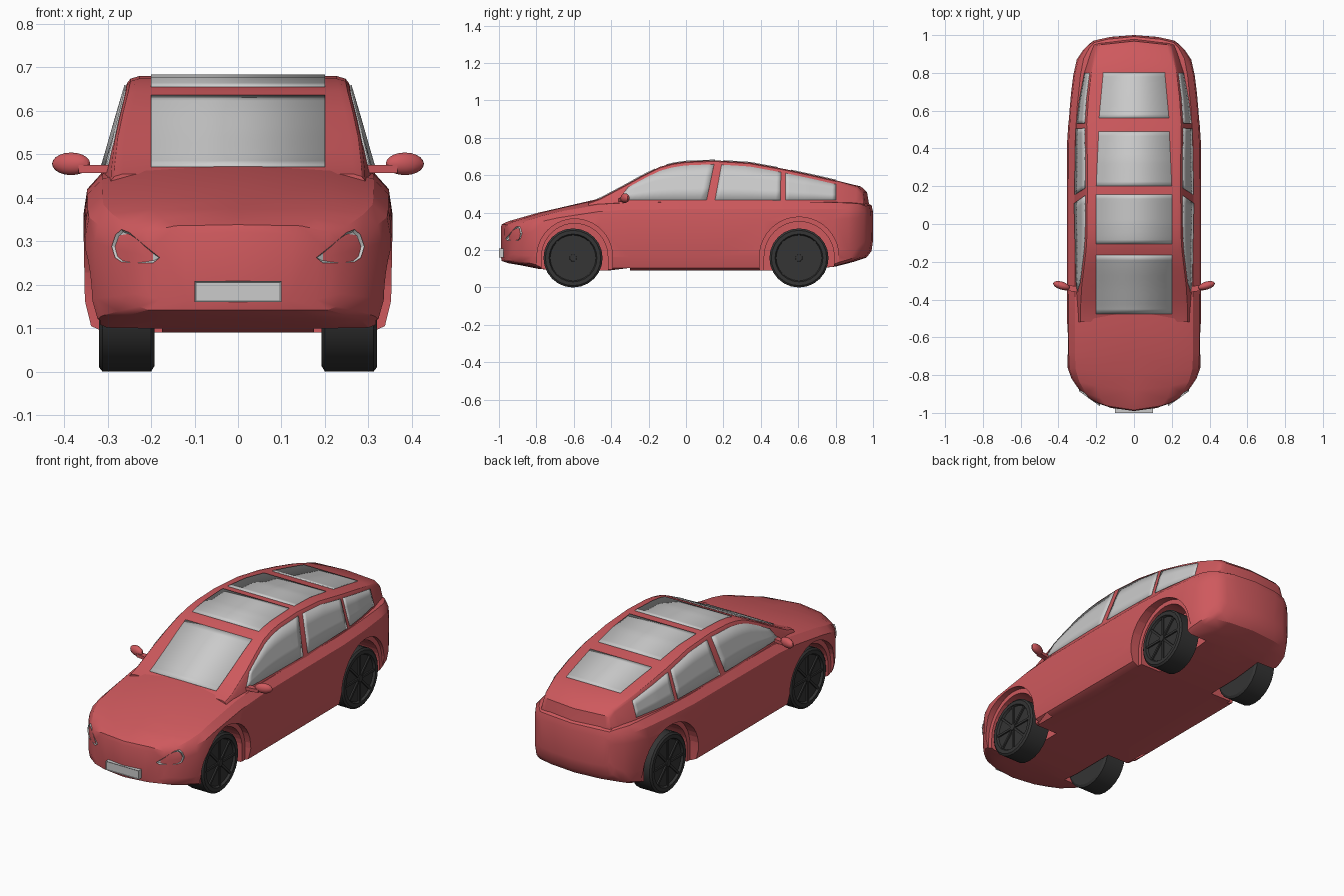
import bpy, bmesh, math
from mathutils import Vector, Matrix

if "Cube" in bpy.data.objects:
    bpy.data.objects.remove(bpy.data.objects["Cube"])


def material(name, rgb):
    m = bpy.data.materials.new(name)
    m.diffuse_color = (*rgb, 1)
    m.use_nodes = True
    m.node_tree.nodes["Principled BSDF"].inputs["Base Color"].default_value = m.diffuse_color
    return m


RED = material("red_paint", (0.62, 0.10, 0.11))
BLACK = material("dark_rubber", (0.035, 0.035, 0.035))


def finish(name, bm, mat=None, mirror=False, angle=30):
    bmesh.ops.recalc_face_normals(bm, faces=bm.faces)
    me = bpy.data.meshes.new(name)
    bm.to_mesh(me)
    bm.free()
    ob = bpy.data.objects.new(name, me)
    bpy.context.collection.objects.link(ob)
    if mat:
        me.materials.append(mat)
    bpy.ops.object.select_all(action='DESELECT')
    bpy.context.view_layer.objects.active = ob
    ob.select_set(True)
    if mirror:
        ob.modifiers.new("Mirror", 'MIRROR')
        bpy.ops.object.modifier_apply(modifier="Mirror")
    if angle:
        bpy.ops.object.shade_smooth_by_angle(angle=math.radians(angle))
    return ob


def interp(table, y):
    for (a, va), (b, vb) in zip(table, table[1:]):
        if y <= b:
            return va + (vb - va) * max(0, (y - a) / (b - a))
    return table[-1][1]


def loft_half(sections):
    """Skin half cross-sections (bottom centre -> side -> top centre), capped."""
    bm = bmesh.new()
    rows = [[bm.verts.new(p) for p in s] for s in sections]
    n = len(rows[0])
    for a, b in zip(rows, rows[1:]):
        for i in range(n - 1):
            bm.faces.new((a[i], a[i + 1], b[i + 1], b[i]))
    for r in (rows[0], rows[-1]):
        for i in range(n // 2 - 1):
            bm.faces.new((r[i], r[i + 1], r[n - 2 - i], r[n - 1 - i]))
    return bm


# Lower body: y, half width, bottom z, shoulder z, centre top z, plan bow
STATIONS = [
    (-0.990, 0.21, 0.165, 0.300, 0.320, 0.050),
    (-0.985, 0.24, 0.142, 0.325, 0.338, 0.062),
    (-0.950, 0.29, 0.130, 0.342, 0.354, 0.072),
    (-0.880, 0.33, 0.118, 0.368, 0.374, 0.060),
    (-0.790, 0.352, 0.100, 0.390, 0.400, 0.030),
    (-0.680, 0.355, 0.090, 0.412, 0.425, 0),
    (-0.460, 0.356, 0.090, 0.450, 0.476, 0),
    (-0.300, 0.356, 0.090, 0.462, 0.478, 0),
    (0.100, 0.356, 0.090, 0.465, 0.465, 0),
    (0.420, 0.355, 0.090, 0.465, 0.465, 0),
    (0.620, 0.342, 0.092, 0.465, 0.465, 0),
    (0.800, 0.322, 0.112, 0.462, 0.462, -0.015),
    (0.900, 0.303, 0.138, 0.458, 0.458, -0.030),
    (0.965, 0.270, 0.160, 0.453, 0.453, -0.045),
    (0.992, 0.238, 0.195, 0.440, 0.440, -0.040),
    (1.000, 0.215, 0.250, 0.405, 0.405, -0.030)]
SHAPE = [(0, 0), (.55, 0), (.86, 0), (.95, .04), (.99, .2),
         (1, .72), (.975, .88), (.88, .98), (.6, 1), (0, 1)]


def body_section(y, w, zb, zs, zc, bow):
    pts = []
    for i, (fx, fz) in enumerate(SHAPE):
        z = zb + (zs - zb) * fz
        if i >= 8:
            z = zc - (0.2 * (zc - zs) if i == 8 else 0)
        pts.append((fx * w, y + bow * fx * fx, z))
    return pts


body = finish("lower_body", loft_half([body_section(*s) for s in STATIONS]), RED, True)


# Wheel arches: a deep well plus a wider, shallower recessed lip
def cut_arch(y, r, x0, x1):
    bm = bmesh.new()
    prof = [(y + r * math.cos(math.pi * i / 20), 0.165 + r * math.sin(math.pi * i / 20))
            for i in range(21)] + [(y - r, -0.1), (y + r, -0.1)]
    f = bm.faces.new([bm.verts.new((x0, a, b)) for a, b in prof])
    ext = bmesh.ops.extrude_face_region(bm, geom=[f])["geom"]
    bmesh.ops.translate(bm, verts=[v for v in ext if isinstance(v, bmesh.types.BMVert)],
                        vec=(x1 - x0, 0, 0))
    cutter = finish("arch_cutter", bm, RED, True, 0)
    cutter.hide_render = True
    mod = body.modifiers.new("Arch", 'BOOLEAN')
    mod.operation, mod.object, mod.solver = 'DIFFERENCE', cutter, 'EXACT'
    bpy.context.view_layer.objects.active = body
    bpy.ops.object.modifier_apply(modifier="Arch")
    bpy.data.objects.remove(cutter)


for y, r, lip in ((-0.595, 0.202, 0.318), (0.605, 0.212, 0.300)):
    cut_arch(y, r, lip, 0.5)
    cut_arch(y, r - 0.025, 0.175, 0.45)
bpy.ops.object.select_all(action='DESELECT')
body.select_set(True)
bpy.context.view_layer.objects.active = body
bpy.ops.object.shade_smooth_by_angle(angle=math.radians(30))

# Cabin: roof line and belt half width as functions of y
ROOF = [(-0.52, 0.455), (-0.46, 0.476), (-0.40, 0.508), (-0.33, 0.545), (-0.235, 0.598),
        (-0.14, 0.645), (-0.07, 0.664), (0, 0.674), (0.15, 0.680), (0.34, 0.668),
        (0.53, 0.633), (0.67, 0.603), (0.80, 0.573), (0.935, 0.540), (0.968, 0.510), (0.978, 0.450)]
BELT = [(-0.52, 0.285), (-0.3, 0.306), (0.1, 0.314), (0.5, 0.306), (0.65, 0.288),
        (0.8, 0.26), (0.935, 0.225), (0.978, 0.205)]


def roof(y):
    return interp(ROOF, y)


def side_x(y, z):
    return interp(BELT, y) - 0.29 * (z - 0.465)


def cabin_section(y):
    zt, ze = roof(y), roof(y) - 0.016
    xb, xe = side_x(y, 0.43), side_x(y, ze)
    bow = -0.03 if y > 0.9 else 0
    pts = [(0, 0.43), (xb * .7, 0.43), (xb, 0.43), (xb, 0.43), (xe, ze),
           (xe - 0.008, zt - 0.006), (xe - 0.028, zt), (0, zt)]
    pts.pop(3)
    pts.insert(1, (xb * .35, 0.43))
    return [(x, y + bow * (x / xb) ** 2, z) for x, z in pts]


finish("cabin", loft_half([cabin_section(y) for y, _ in ROOF]), RED, True)


# Glass: grids laid on the cabin surface, given a little thickness
def panel(name, fn, nu, nv, mirror):
    bm = bmesh.new()
    g = [[bm.verts.new(fn(i / nu, j / nv)) for j in range(nv + 1)] for i in range(nu + 1)]
    for i in range(nu):
        for j in range(nv):
            bm.faces.new((g[i][j], g[i + 1][j], g[i + 1][j + 1], g[i][j + 1]))
    ob = finish(name, bm, None, mirror)
    mod = ob.modifiers.new("Thickness", 'SOLIDIFY')
    mod.thickness, mod.offset = 0.008, 0


for name, y0, y1, w0, w1 in (("windscreen", -0.475, -0.165, 0.2, 0.2),
                             ("front_roof_glass", -0.105, 0.155, 0.2, 0.2),
                             ("rear_roof_glass", 0.20, 0.49, 0.2, 0.187),
                             ("rear_window", 0.56, 0.80, 0.185, 0.163)):
    def top_point(u, v):
        y = y0 + (y1 - y0) * u
        return ((w0 + (w1 - w0) * u) * (2 * v - 1), y, roof(y))
    panel(name, top_point, 12, 1, False)

for name, b0, b1, t0, t1 in (("front_side_window", -0.36, 0.11, -0.31, 0.15),
                             ("rear_side_window", 0.155, 0.505, 0.19, 0.507),
                             ("quarter_window", 0.532, 0.80, 0.532, 0.80)):
    def side_point(u, v):
        yt = t0 + (t1 - t0) * u
        y = (b0 + (b1 - b0) * u) * (1 - v) + yt * v
        z = 0.467 + (roof(yt) - 0.022 - 0.467) * v
        return (side_x(y, z), y, z)
    panel(name, side_point, 14, 3, True)


# Wheels: lathed tyre with a dished face and eight spokes
def box(bm, size, mat):
    bmesh.ops.create_cube(bm, size=1, matrix=mat @ Matrix.Diagonal((*size, 1)))


PROFILE = [(-0.064, 0), (-0.064, 0.145), (-0.056, 0.158), (0.056, 0.158), (0.064, 0.148),
           (0.064, 0.128), (0.052, 0.122), (0.052, 0)]
for label, y in (("front", -0.604), ("rear", 0.604)):
    for side, s in (("left", -1), ("right", 1)):
        bm = bmesh.new()
        vs = [bm.verts.new((x, 0, z)) for x, z in PROFILE]
        es = [bm.edges.new(p) for p in zip(vs, vs[1:])]
        bmesh.ops.spin(bm, geom=vs + es, cent=(0, 0, 0), axis=(1, 0, 0),
                       angle=2 * math.pi, steps=24)
        bmesh.ops.remove_doubles(bm, verts=bm.verts, dist=1e-5)
        for k in range(8):
            box(bm, (0.012, 0.012, 0.124), Matrix.Rotation(k * math.pi / 4, 4, 'X')
                @ Matrix.Translation((0.054, 0, 0.063)))
        bmesh.ops.create_cone(bm, cap_ends=True, segments=16, radius1=0.022, radius2=0.018,
                              depth=0.02, matrix=Matrix.Translation((0.054, 0, 0))
                              @ Matrix.Rotation(math.pi / 2, 4, 'Y'))
        ob = finish(f"{label}_{side}_wheel", bm, BLACK)
        ob.location = (s * 0.256, y, 0.158)
        if s < 0:
            ob.rotation_euler.z = math.pi

# Door mirrors: rounded shell on a short arm
bm = bmesh.new()
bmesh.ops.create_uvsphere(bm, u_segments=16, v_segments=10, radius=1,
                          matrix=Matrix.Translation((0.384, -0.326, 0.478))
                          @ Matrix.Rotation(0.3, 4, 'Z') @ Matrix.Diagonal((0.046, 0.021, 0.026, 1)))
box(bm, (0.08, 0.03, 0.018), Matrix.Translation((0.325, -0.342, 0.466)) @ Matrix.Rotation(0.15, 4, 'Z'))
finish("door_mirrors", bm, RED, True)


# Framed fittings: outline extruded back, face inset to leave a rim
def framed(name, pts, depth, rim, sink, mirror):
    bm = bmesh.new()
    f = bm.faces.new([bm.verts.new(p) for p in pts])
    back = [bm.verts.new(Vector(p) + Vector((0, depth, 0))) for p in pts]
    front = list(f.verts)
    for i in range(len(pts)):
        j = (i + 1) % len(pts)
        bm.faces.new((front[i], front[j], back[j], back[i]))
    bm.faces.new(back)
    bmesh.ops.recalc_face_normals(bm, faces=bm.faces)
    bmesh.ops.inset_region(bm, faces=[f], thickness=rim, depth=-sink)
    finish(name, bm, None, mirror)


LAMP = [(0.18, 0.262), (0.215, 0.29), (0.25, 0.32), (0.268, 0.327), (0.282, 0.315),
        (0.291, 0.288), (0.283, 0.262), (0.268, 0.252), (0.23, 0.25), (0.195, 0.25)]
framed("headlights", [(x, -0.965 + (x - 0.18) * 0.72, z) for x, z in LAMP], 0.07, 0.006, 0.006, True)
framed("number_plate", [(-0.1, -1, 0.16), (0.1, -1, 0.16), (0.1, -1, 0.208), (-0.1, -1, 0.208)],
       0.03, 0.004, 0.003, False)
